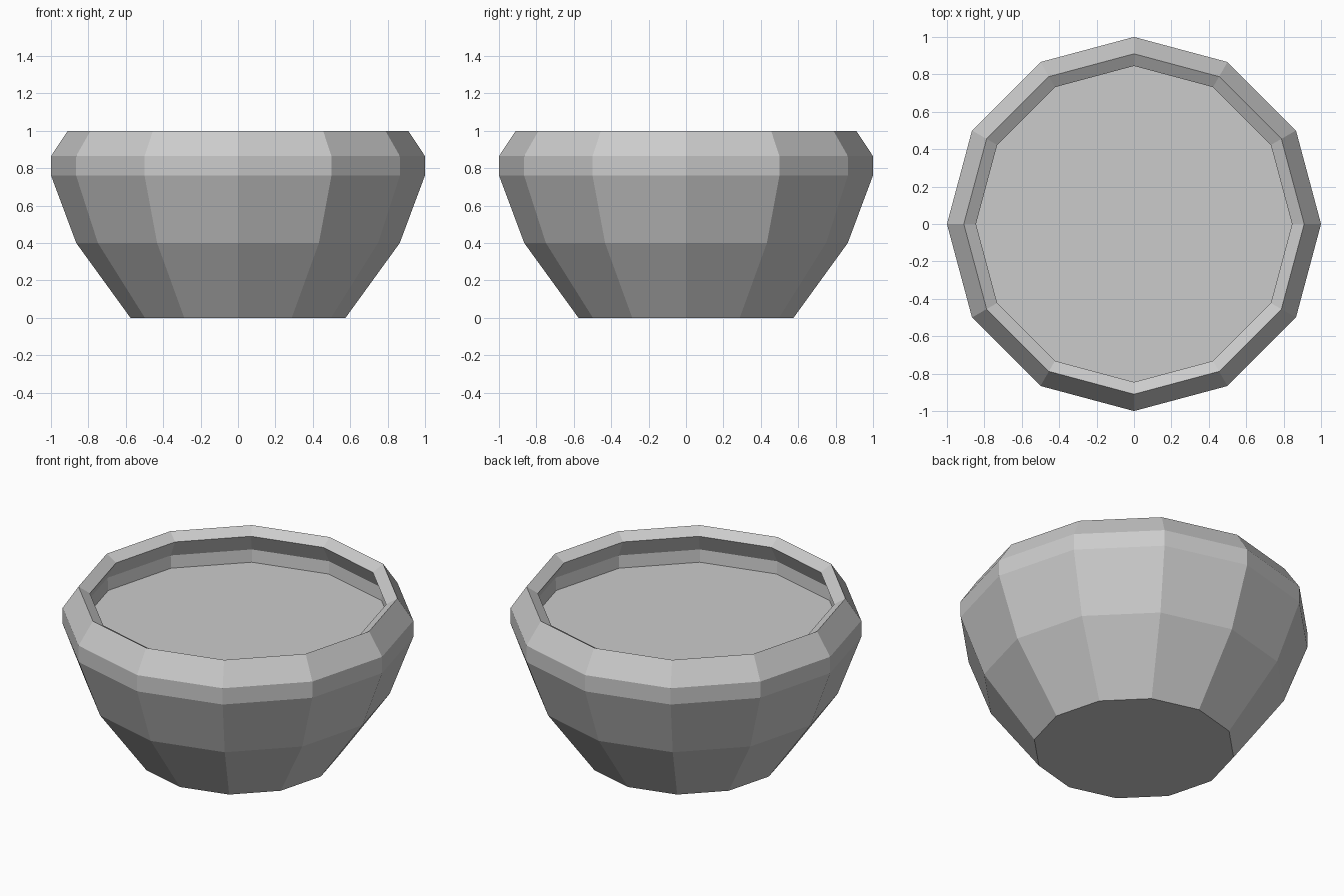
import bpy, bmesh
from math import cos, sin, pi

if "Cube" in bpy.data.objects:
    bpy.data.objects.remove(bpy.data.objects["Cube"])

SIDES = 12

# Cross-section (radius, height): base, flared wall, rim, lip, undercut, filled surface
profile = [(0.575, 0.0), (0.865, 0.40), (1.0, 0.762), (1.0, 0.864), (0.91, 1.0),
           (0.845, 0.96), (0.905, 0.85), (0.90, 0.772)]

bm = bmesh.new()
rings = [[bm.verts.new((r * cos(2 * pi * i / SIDES), r * sin(2 * pi * i / SIDES), z))
          for i in range(SIDES)] for r, z in profile]

# Faceted walls between consecutive rings
for low, high in zip(rings, rings[1:]):
    for i in range(SIDES):
        j = (i + 1) % SIDES
        bm.faces.new((low[i], low[j], high[j], high[i]))

# Flat underside and inner floor
bm.faces.new(rings[0][::-1])
bm.faces.new(rings[-1])
bmesh.ops.recalc_face_normals(bm, faces=bm.faces)

mesh = bpy.data.meshes.new("bowl")
bm.to_mesh(mesh)
bm.free()
bpy.context.collection.objects.link(bpy.data.objects.new("bowl", mesh))
